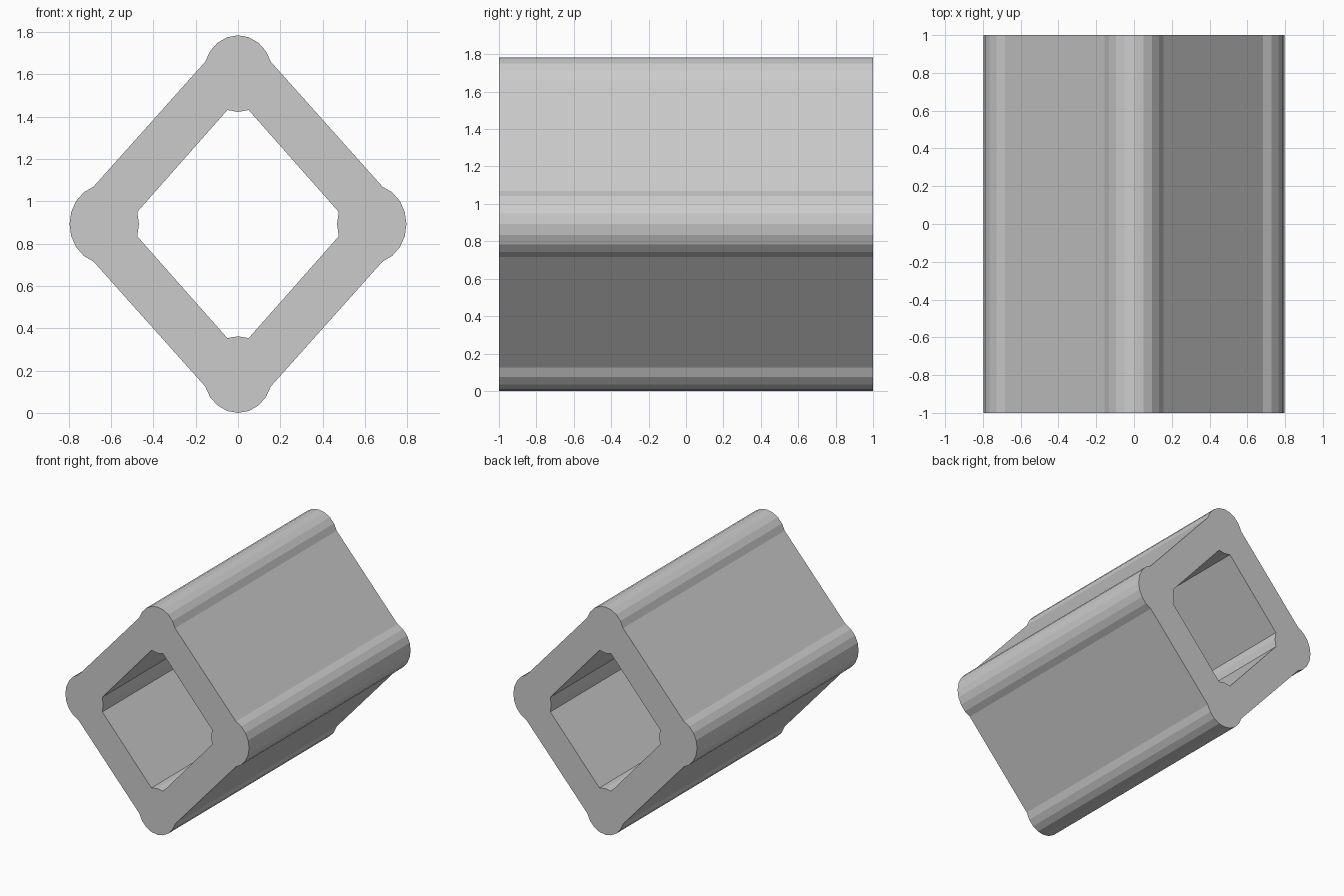
import bpy, bmesh, math

if "Cube" in bpy.data.objects:
    bpy.data.objects.remove(bpy.data.objects["Cube"])

CZ = 0.892                      # height of the tube axis
# direction in degrees, centre x, centre z, radius x, radius z of each rounded corner
corners = [
    (0, 0.632, 0.0, 0.164, 0.186),
    (90, 0.0, 0.711, 0.163, 0.181),
    (180, -0.632, 0.0, 0.164, 0.186),
    (270, 0.0, -0.711, 0.163, 0.181),
]


def arc(corner, offsets):
    """Points on a 20-sided corner ellipse, at angles relative to its direction."""
    d, cx, cz, rx, rz = corner
    return [(cx + rx * math.cos(math.radians(d + o)),
             cz + rz * math.sin(math.radians(d + o))) for o in offsets]


# outer outline bulges at each corner; inner outline has small inward bulges
outer = [p for c in corners for p in arc(c, range(-72, 73, 18))]
inner = [p for c in corners for p in arc(c, (198, 180, 162))]

# filled profile with a hole, extruded along y
curve = bpy.data.curves.new("diamond_tube", 'CURVE')
curve.dimensions = '2D'
curve.fill_mode = 'BOTH'
curve.extrude = 1.0
for pts in (outer, inner):
    s = curve.splines.new('POLY')
    s.points.add(len(pts) - 1)
    for p, (x, z) in zip(s.points, pts):
        p.co = (x, z, 0, 1)
    s.use_cyclic_u = True
    s.use_smooth = False

tube = bpy.data.objects.new("diamond_tube", curve)
bpy.context.collection.objects.link(tube)
tube.rotation_euler = (math.pi / 2, 0, 0)
tube.location.z = CZ

# turn into a clean flat-shaded mesh
bpy.context.view_layer.objects.active = tube
tube.select_set(True)
bpy.ops.object.convert(target='MESH')
bm = bmesh.new()
bm.from_mesh(tube.data)
bmesh.ops.remove_doubles(bm, verts=bm.verts, dist=0.0005)
bmesh.ops.recalc_face_normals(bm, faces=bm.faces)
for f in bm.faces:
    f.smooth = False
bm.to_mesh(tube.data)
bm.free()
